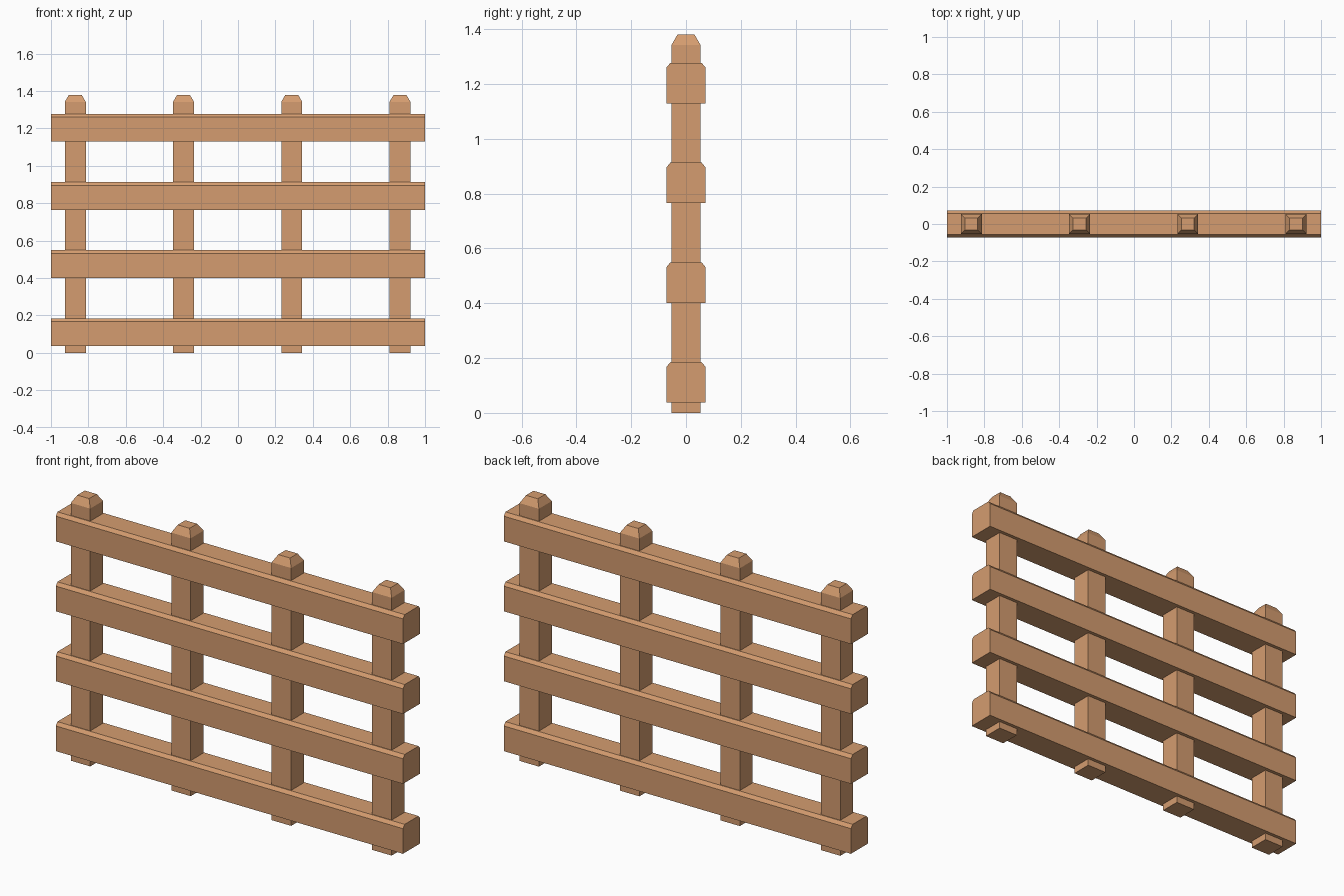
import bpy, bmesh

if "Cube" in bpy.data.objects:
    bpy.data.objects.remove(bpy.data.objects["Cube"])

wood = bpy.data.materials.new("warm_wood")
wood.diffuse_color = (0.66, 0.335, 0.16, 1.0)
wood.use_nodes = True
wood.node_tree.nodes["Principled BSDF"].inputs["Base Color"].default_value = wood.diffuse_color


def tapered_beam(name, hx, hy, height, chamfer_h, top_hx, top_hy, location):
    """Box standing on its origin, with a chamfered top made from stacked rings."""
    bm = bmesh.new()
    rings = []
    for rx, ry, z in ((hx, hy, 0), (hx, hy, height - chamfer_h), (top_hx, top_hy, height)):
        rings.append([bm.verts.new((sx * rx, sy * ry, z))
                      for sx, sy in ((-1, -1), (1, -1), (1, 1), (-1, 1))])
    for low, high in zip(rings, rings[1:]):
        for i in range(4):
            j = (i + 1) % 4
            bm.faces.new((low[i], low[j], high[j], high[i]))
    bm.faces.new(rings[0][::-1])
    bm.faces.new(rings[-1])
    mesh = bpy.data.meshes.new(name)
    bm.to_mesh(mesh)
    bm.free()
    mesh.materials.append(wood)
    obj = bpy.data.objects.new(name, mesh)
    obj.location = location
    bpy.context.collection.objects.link(obj)
    return obj


# Upright posts with blunt pyramid caps
for i in range(4):
    tapered_beam(f"post_{i + 1}", 0.056, 0.053, 1.38, 0.038, 0.034, 0.031,
                 (-0.87 + i * 0.5787, 0, 0))

# Horizontal rails, with the long top edges chamfered
for i in range(4):
    tapered_beam(f"rail_{i + 1}", 1.0, 0.071, 0.148, 0.017, 1.0, 0.057,
                 (0, 0, 0.037 + i * 0.364))
